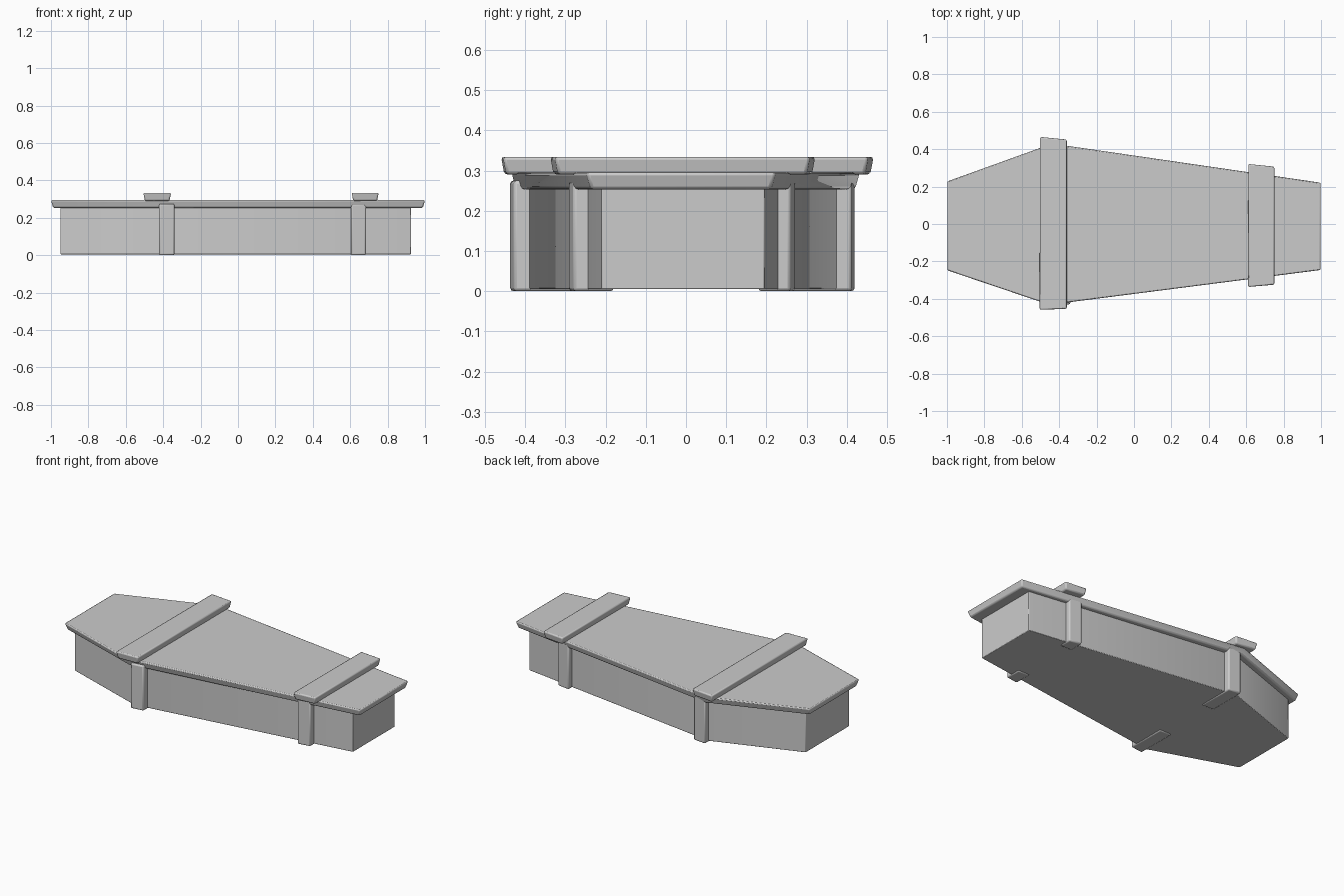
import bpy, bmesh

if "Cube" in bpy.data.objects:
    bpy.data.objects.remove(bpy.data.objects["Cube"])


def prism(name, outline, z0, z1, bevel=0.006, taper=0.0):
    """Extrude a plan outline upward; taper pulls the bottom face inward."""
    bm = bmesh.new()
    cx = sum(p[0] for p in outline) / len(outline)
    sign = lambda v: (v > 0) - (v < 0)
    low = [bm.verts.new((x - taper * sign(x - cx), y - taper * sign(y), z0)) for x, y in outline]
    top = [bm.verts.new((x, y, z1)) for x, y in outline]
    bm.faces.new(low)
    bm.faces.new(top)
    n = len(outline)
    for i in range(n):
        j = (i + 1) % n
        bm.faces.new((low[i], low[j], top[j], top[i]))
    bmesh.ops.recalc_face_normals(bm, faces=bm.faces)
    mesh = bpy.data.meshes.new(name)
    bm.to_mesh(mesh)
    bm.free()
    obj = bpy.data.objects.new(name, mesh)
    bpy.context.collection.objects.link(obj)
    mod = obj.modifiers.new("soft_edges", "BEVEL")
    mod.width = bevel
    mod.segments = 2
    bpy.context.view_layer.objects.active = obj
    bpy.ops.object.select_all(action="DESELECT")
    obj.select_set(True)
    bpy.ops.object.shade_smooth_by_angle()
    return obj


# Box with six tapering sides
prism("coffin_box", [(-0.95, -0.22), (-0.42, -0.4), (0.925, -0.21),
                     (0.925, 0.195), (-0.42, 0.385), (-0.95, 0.2)], 0.005, 0.27, 0.003)

# Overhanging lid, with slightly undercut rim
prism("lid", [(-1.0, -0.25), (-0.455, -0.434), (1.0, -0.248),
              (1.0, 0.223), (-0.44, 0.432), (-1.0, 0.23)], 0.253, 0.295, 0.008, 0.012)

# Planks across the lid
prism("head_plank", [(-0.506, -0.46), (-0.358, -0.455), (-0.358, 0.453), (-0.504, 0.467)],
      0.29, 0.334, 0.008, 0.008)
prism("foot_plank", [(0.608, -0.338), (0.752, -0.326), (0.752, 0.308), (0.61, 0.322)],
      0.29, 0.334, 0.008, 0.008)

# Upright battens on both long sides
battens = [("head", -0.422, -0.34, (-0.438, -0.428), (0.42, 0.412)),
           ("foot", 0.605, 0.685, (-0.292, -0.28), (0.272, 0.26))]
for name, x0, x1, front, back in battens:
    for side, (ya, yb) in (("front", front), ("back", back)):
        inner = 0.18 if ya > 0 else -0.18
        prism(f"{name}_batten_{side}", [(x0, inner), (x1, inner), (x1, yb), (x0, ya)],
              0.0, 0.275, 0.008)
